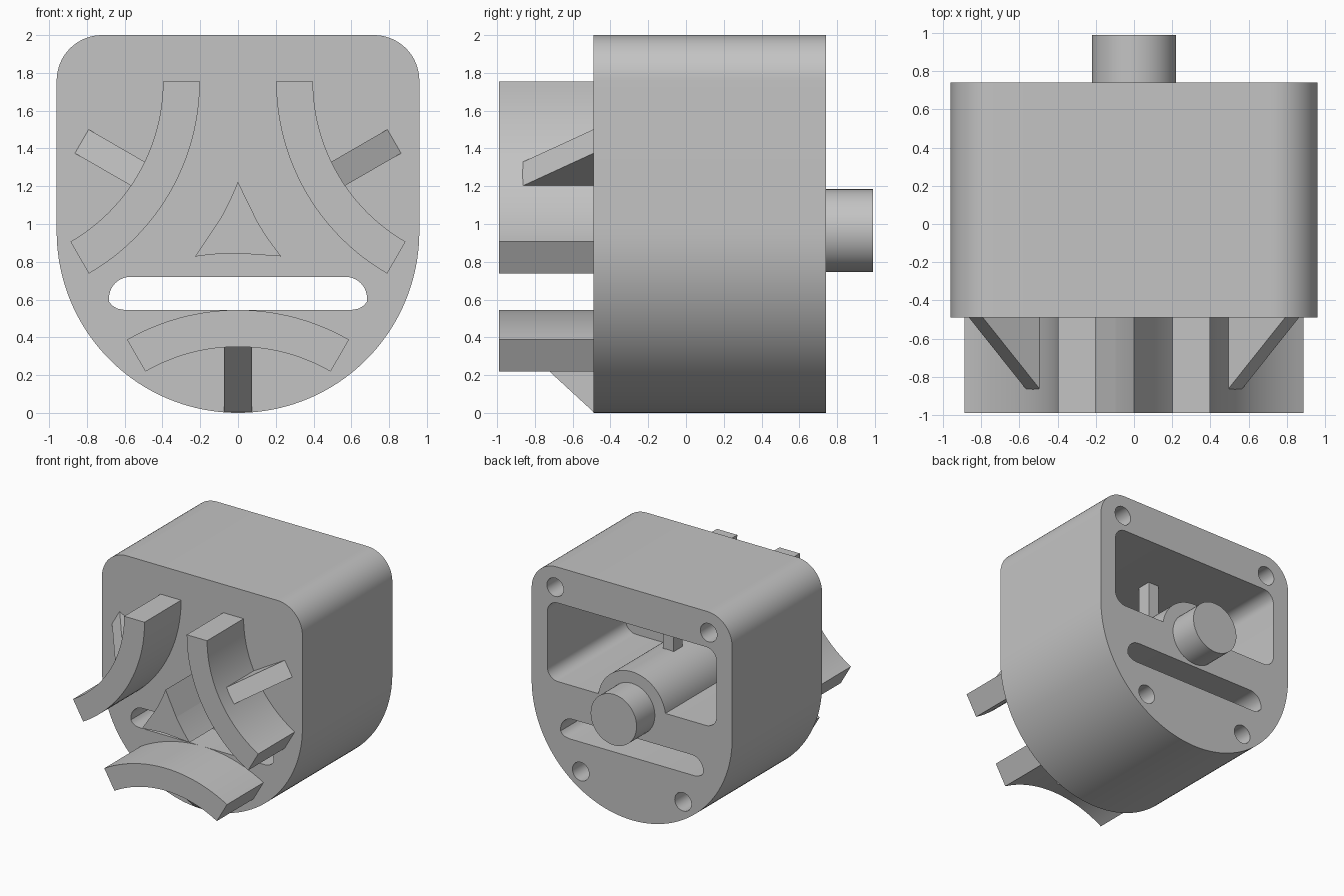
import bpy, bmesh, math

if "Cube" in bpy.data.objects:
    bpy.data.objects.remove(bpy.data.objects["Cube"], do_unlink=True)

grey = bpy.data.materials.new("plain_grey")
grey.use_nodes = True
colour = (0.55, 0.55, 0.55, 1)
grey.diffuse_color = colour
grey.node_tree.nodes["Principled BSDF"].inputs["Base Color"].default_value = colour

FRONT, BACK, TIP = -0.49, 0.74, -0.99   # main y levels
AXIS = 0.96                             # height of the hub centre


def arc(cx, cz, r, a0, a1, n=16):
    """Points on a circle in the x-z plane, angles in degrees."""
    steps = [math.radians(a0 + (a1 - a0) * i / n) for i in range(n + 1)]
    return [(cx + r * math.cos(a), cz + r * math.sin(a)) for a in steps]


def mirror_profile(right):
    """Complete a right-hand half profile with its mirrored left half."""
    return right + [(-x, z) for x, z in reversed(right) if abs(x) > 1e-5]


def turned(points, degrees):
    """Rotate x-z points about the hub centre."""
    c, s = math.cos(math.radians(degrees)), math.sin(math.radians(degrees))
    return [(x * c - (z - AXIS) * s, AXIS + x * s + (z - AXIS) * c) for x, z in points]


def smooth(obj):
    bpy.ops.object.select_all(action='DESELECT')
    obj.select_set(True)
    bpy.context.view_layer.objects.active = obj
    bpy.ops.object.shade_smooth_by_angle(angle=math.radians(30))


def make(name, rings):
    """Solid between two matching rings of 3D points."""
    bm = bmesh.new()
    a, b = [[bm.verts.new(p) for p in ring] for ring in rings]
    bm.faces.new(a)
    bm.faces.new(b[::-1])
    for i in range(len(a)):
        j = (i + 1) % len(a)
        bm.faces.new((a[i], b[i], b[j], a[j]))
    bmesh.ops.recalc_face_normals(bm, faces=bm.faces)
    mesh = bpy.data.meshes.new(name)
    bm.to_mesh(mesh)
    bm.free()
    mesh.materials.append(grey)
    obj = bpy.data.objects.new(name, mesh)
    bpy.context.collection.objects.link(obj)
    return obj


def prism(name, points, y0, y1):
    obj = make(name, [[(x, y, z) for x, z in points] for y in (y0, y1)])
    smooth(obj)
    return obj


def cut(body, points, y0, y1):
    """Subtract a prism from the body."""
    cutter = prism("cutter", points, y0, y1)
    cutter.hide_render = True
    mod = body.modifiers.new("cut", 'BOOLEAN')
    mod.operation, mod.solver, mod.object = 'DIFFERENCE', 'EXACT', cutter
    bpy.context.view_layer.objects.active = body
    bpy.ops.object.modifier_apply(modifier=mod.name)
    bpy.data.objects.remove(cutter, do_unlink=True)


# Housing: rounded top corners, half-round bottom
body = prism("housing", mirror_profile(
    arc(0, 0.96, 0.96, -90, 0, 40) + arc(0.72, 1.76, 0.24, 0, 90)), FRONT, BACK)

# Rear pocket, leaving the round boss standing in it
boss_r, floor_z = 0.325, 1.01
start = math.degrees(math.asin((floor_z - AXIS) / boss_r))
cut(body, mirror_profile(
    arc(0, AXIS, boss_r, 90, start, 20)
    + arc(0.71, floor_z + 0.1, 0.1, -90, 0, 8)
    + arc(0.71, 1.59, 0.1, 0, 90, 8)), -0.33, BACK + 0.1)

# Slot through the whole housing
cut(body, mirror_profile(
    [(0.6, 0.545), (0.64, 0.552), (0.668, 0.57), (0.683, 0.59)]
    + arc(0.57, 0.607, 0.113, 0, 90, 10)), FRONT - 0.2, BACK + 0.2)

# Screw holes in the back face
for side in (-1, 1):
    for x, z in ((0.735, 1.82), (0.49, 0.29)):
        cut(body, arc(side * x, z, 0.08, 0, 345, 23), 0.2, BACK + 0.1)
smooth(body)

# Post from the boss up to the pocket ceiling
prism("pocket_post", [(-0.05, 1.25), (0.05, 1.25), (0.05, 1.72), (-0.05, 1.72)], 0.12, 0.24)

# Rear pin
prism("rear_pin", arc(0, 0.965, 0.22, 0, 352.5, 47), BACK - 0.02, 0.99)

# Three curved jaws with sloped gussets behind them
names = ("bottom", "left", "right")
inner, outer, peak, half = 0.55, 0.955, -0.865, 0.073
for name, angle in zip(names, (0, 120, 240)):
    jaw = arc(0, -0.63, 1.175, 60, 120, 24) + arc(0, -0.63, 0.98, 120, 60, 24)
    prism(name + "_jaw", turned(jaw, angle), TIP, FRONT + 0.02)
    side_profile = [(inner, FRONT + 0.02), (inner, peak), (0.61, peak),
                    (outer, FRONT), (outer, FRONT + 0.02)]
    rings = []
    for x in (-half, half):
        flat = turned([(x, AXIS - r) for r, y in side_profile], angle)
        rings.append([(p[0], y, p[1]) for p, (r, y) in zip(flat, side_profile)])
    make(name + "_gusset", rings)

# Central three-sided core with hollow sides
core = []
for angle in (0, 240, 120):
    core += turned(arc(0, -0.63, 1.475, 98.9, 81.1, 12), angle)[:-1]
prism("centre_core", core, TIP, FRONT + 0.02)
